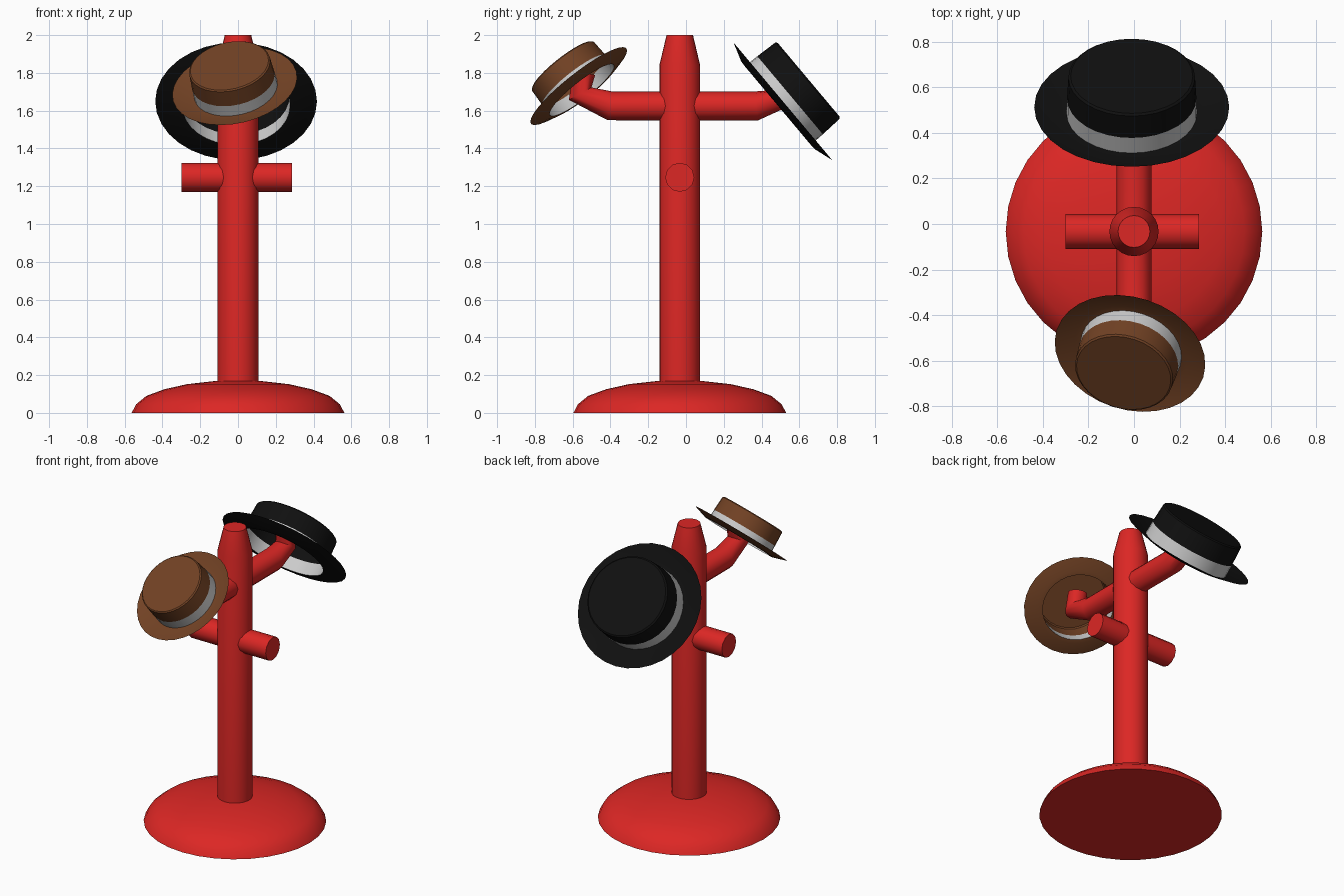
import bpy, bmesh
from math import cos, sin, pi, radians
from mathutils import Matrix, Vector

if "Cube" in bpy.data.objects:
    bpy.data.objects.remove(bpy.data.objects["Cube"])


def material(name, rgb):
    m = bpy.data.materials.new(name)
    m.diffuse_color = (*rgb, 1)
    m.use_nodes = True
    m.node_tree.nodes["Principled BSDF"].inputs["Base Color"].default_value = m.diffuse_color
    return m


RED = material("red_paint", (0.72, 0.02, 0.018))
BLACK = material("black_felt", (0.005, 0.005, 0.005))
BROWN = material("brown_felt", (0.17, 0.055, 0.018))
WHITE = material("white_ribbon", (0.75, 0.75, 0.75))


def finish(obj, mat, angle=35):
    obj.data.materials.append(mat)
    bpy.ops.object.select_all(action='DESELECT')
    obj.select_set(True)
    bpy.context.view_layer.objects.active = obj
    bpy.ops.object.shade_smooth_by_angle(angle=radians(angle))


def revolve(name, profile, mat, matrix, sides=32, bottom=False, top=False):
    """Turn an (r, z) profile around the local z axis."""
    bm = bmesh.new()
    rings = [[bm.verts.new((r * cos(2 * pi * i / sides), r * sin(2 * pi * i / sides), z))
              for i in range(sides)] for r, z in profile]
    for a, b in zip(rings, rings[1:]):
        for i in range(sides):
            j = (i + 1) % sides
            bm.faces.new((a[i], a[j], b[j], b[i]))
    if bottom:
        bm.faces.new(rings[0][::-1])
    if top:
        bm.faces.new(rings[-1])
    bm.transform(matrix)
    me = bpy.data.meshes.new(name)
    bm.to_mesh(me)
    bm.free()
    obj = bpy.data.objects.new(name, me)
    bpy.context.collection.objects.link(obj)
    finish(obj, mat)
    return obj


def tube(name, points, radii, mat):
    """Round bent bar through a few points."""
    cu = bpy.data.curves.new(name, 'CURVE')
    cu.dimensions = '3D'
    cu.bevel_depth = 1.0
    cu.bevel_resolution = 4
    cu.use_fill_caps = True
    sp = cu.splines.new('POLY')
    sp.points.add(len(points) - 1)
    for p, co, r in zip(sp.points, points, radii):
        p.co = (*co, 1)
        p.radius = r
    obj = bpy.data.objects.new(name, cu)
    bpy.context.collection.objects.link(obj)
    bpy.ops.object.select_all(action='DESELECT')
    obj.select_set(True)
    bpy.context.view_layer.objects.active = obj
    bpy.ops.object.convert(target='MESH')
    finish(bpy.context.view_layer.objects.active, mat)


def hat(name, mat, base, rotation, scale):
    """Oval straw-style hat, open underneath, with a ribbon band."""
    m = (Matrix.Translation(base) @ rotation
         @ Matrix.Diagonal((scale, scale * 0.95, scale, 1)))
    revolve(name + "_brim", [(0.286, 0.0), (0.32, 0.002), (0.428, 0.035)], mat, m)
    revolve(name + "_band", [(0.286, 0.0), (0.284, 0.085)], WHITE, m)
    revolve(name + "_crown", [(0.284, 0.085), (0.278, 0.205), (0.268, 0.213)], mat, m, top=True)


# Domed foot and tapered post share one axis
Y = -0.033
axis = Matrix.Translation((0, Y, 0))
revolve("base", [(0.563, 0), (0.54, 0.045), (0.485, 0.09), (0.39, 0.125),
                 (0.27, 0.152), (0.11, 0.17)], RED, axis, bottom=True, top=True)
revolve("post", [(0.108, 0.15), (0.108, 1.84), (0.07, 2.0)], RED, axis,
        sides=24, bottom=True, top=True)

# Lower straight pegs
for side, x in (("left", -0.30), ("right", 0.285)):
    tube(side + "_peg", [(0, Y, 1.247), (x, Y, 1.247)], [0.077] * 2, RED)

# Upper arms, bent up into the hats
tube("front_arm", [(0, Y, 1.625), (0, -0.40, 1.625), (0, -0.56, 1.69), (0, -0.54, 1.80)],
     [0.077, 0.077, 0.068, 0.06], RED)
tube("back_arm", [(0, Y, 1.625), (0, 0.37, 1.625), (0, 0.51, 1.67), (0, 0.51, 1.78)],
     [0.077, 0.077, 0.066, 0.06], RED)

# Hats
hat("black_hat", BLACK, Vector((-0.01, 0.486, 1.627)), Matrix.Rotation(radians(-50), 4, 'X'), 1.0)
hat("brown_hat", BROWN, Vector((-0.012, -0.551, 1.709)),
    Matrix.Rotation(radians(-18), 4, 'Z') @ Matrix.Rotation(radians(40), 4, 'X'), 0.79)
